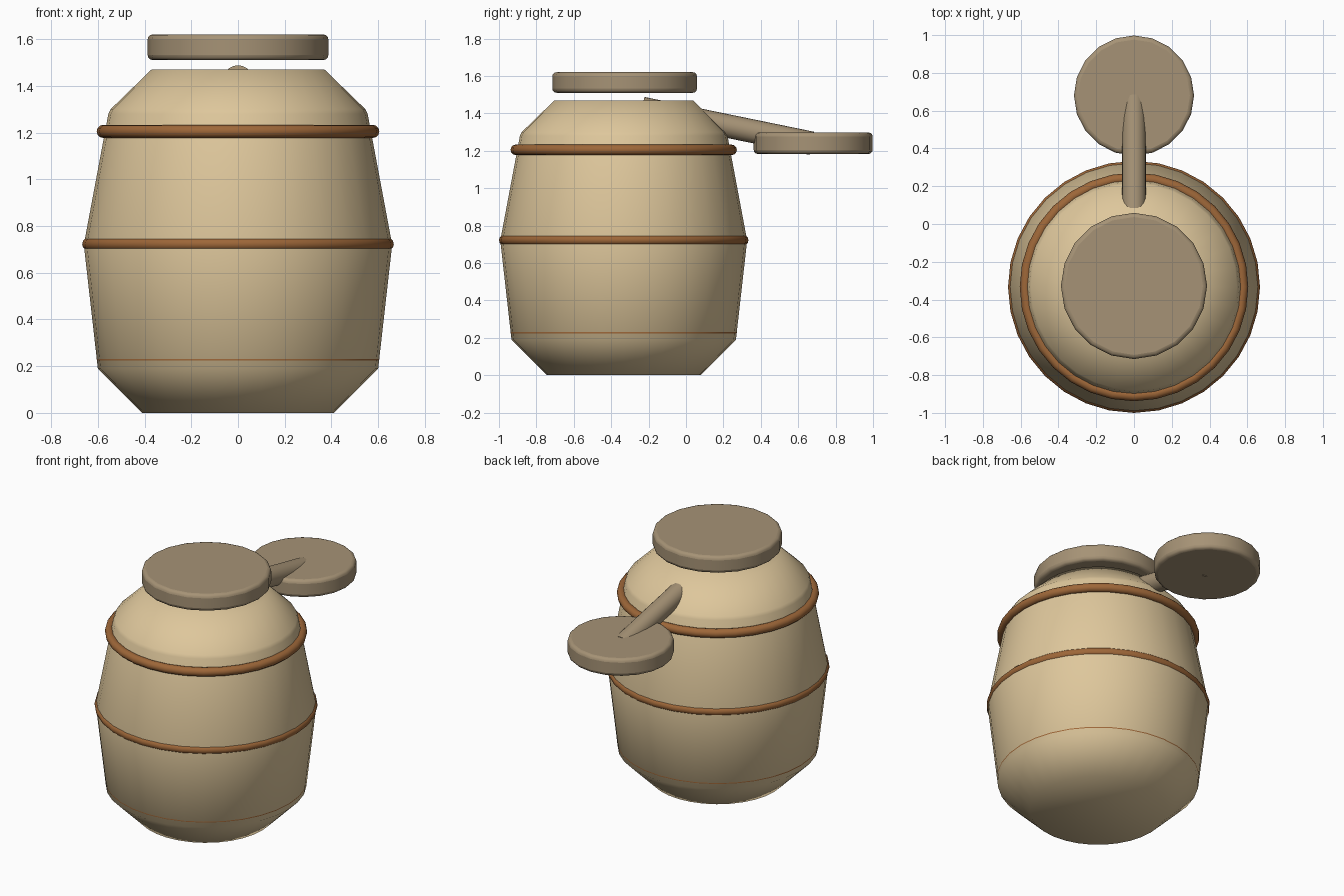
import bpy, bmesh, math
from mathutils import Vector

if "Cube" in bpy.data.objects:
    bpy.data.objects.remove(bpy.data.objects["Cube"])

CY = -0.333  # barrel axis


def material(name, rgb):
    m = bpy.data.materials.new(name)
    m.diffuse_color = (*rgb, 1)
    m.use_nodes = True
    m.node_tree.nodes["Principled BSDF"].inputs["Base Color"].default_value = m.diffuse_color
    return m


CREAM = material("cream clay", (0.73, 0.57, 0.33))
WOOD = material("dull wood", (0.38, 0.29, 0.18))
HOOP = material("brown hoop", (0.34, 0.135, 0.04))


def finish(ob, name, mat, angle=None):
    ob.name = name
    ob.data.materials.append(mat)
    if angle is None:
        bpy.ops.object.shade_smooth()
    else:
        bpy.ops.object.shade_smooth_by_angle(angle=math.radians(angle))
    return ob


def lathe(name, profile, sides, mat):
    """Closed solid of revolution around the barrel axis."""
    bm = bmesh.new()
    rings = [[bm.verts.new((r * math.cos(a), r * math.sin(a), z))
              for a in (2 * math.pi * i / sides for i in range(sides))]
             for r, z in profile]
    for lo, hi in zip(rings, rings[1:]):
        for i in range(sides):
            j = (i + 1) % sides
            bm.faces.new((lo[i], lo[j], hi[j], hi[i]))
    bm.faces.new(rings[0][::-1])
    bm.faces.new(rings[-1])
    me = bpy.data.meshes.new(name)
    bm.to_mesh(me)
    bm.free()
    ob = bpy.data.objects.new(name, me)
    bpy.context.collection.objects.link(ob)
    ob.location = (0, CY, 0)
    bpy.ops.object.select_all(action='DESELECT')
    bpy.context.view_layer.objects.active = ob
    ob.select_set(True)
    return finish(ob, name, mat)


def disc(name, y, z0, z1, radius):
    """Round plate with softened rims."""
    bpy.ops.mesh.primitive_cylinder_add(vertices=20, radius=radius, depth=z1 - z0,
                                        location=(0, y, (z0 + z1) / 2))
    ob = finish(bpy.context.object, name, WOOD, 35)
    b = ob.modifiers.new("rim", 'BEVEL')
    b.width, b.segments, b.limit_method = 0.022, 3, 'ANGLE'
    b.angle_limit = math.radians(40)
    return ob


# Barrel body
lathe("barrel_body", [(0.41, 0), (0.60, 0.19), (0.66, 0.72),
                      (0.555, 1.28), (0.545, 1.30), (0.37, 1.47)], 32, CREAM)

# Hoops
for name, z, major in (("lower_hoop", 0.228, 0.577), ("middle_hoop", 0.722, 0.639),
                       ("upper_hoop", 1.205, 0.577)):
    bpy.ops.mesh.primitive_torus_add(major_radius=major, minor_radius=0.028,
                                     major_segments=32, minor_segments=12,
                                     location=(0, CY, z))
    finish(bpy.context.object, name, HOOP)

# Floating lid and side plate
disc("lid", CY + 0.005, 1.51, 1.62, 0.387)
disc("side_plate", 0.68, 1.183, 1.298, 0.318)

# Slanted arm joining the side plate to the barrel
a, b = Vector((0, -0.235, 1.426)), Vector((0, 0.672, 1.24))
bpy.ops.mesh.primitive_cylinder_add(vertices=20, radius=0.063, depth=(b - a).length,
                                    location=(a + b) / 2)
arm = bpy.context.object
arm.rotation_euler = (b - a).to_track_quat('Z', 'Y').to_euler()
finish(arm, "arm", WOOD, 35)
